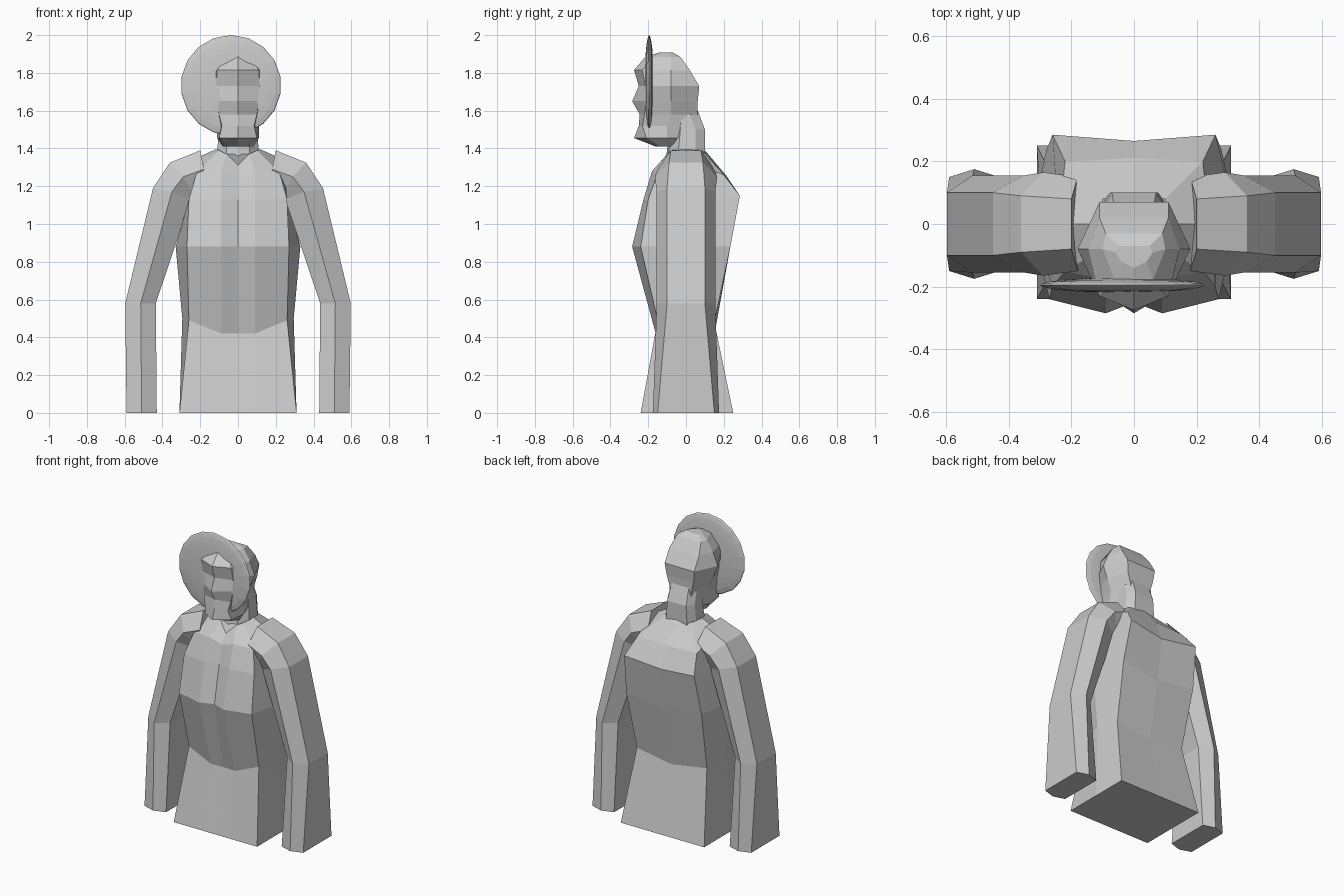
import bpy, bmesh
from math import sin, cos, pi, sqrt


def loft(name, rings):
    """Skin a stack of equal closed rings and cap both ends."""
    bm = bmesh.new()
    vs = [[bm.verts.new(p) for p in r] for r in rings]
    n = len(vs[0])
    for a, b in zip(vs, vs[1:]):
        for i in range(n):
            j = (i + 1) % n
            bm.faces.new((a[i], a[j], b[j], b[i]))
    bm.faces.new(vs[0])
    bm.faces.new(vs[-1])
    bmesh.ops.recalc_face_normals(bm, faces=bm.faces)
    me = bpy.data.meshes.new(name)
    bm.to_mesh(me)
    bm.free()
    ob = bpy.data.objects.new(name, me)
    bpy.context.collection.objects.link(ob)
    return ob


def mirror_x(half):
    """Half ring starting and ending on x = 0 -> full ring."""
    return half + [(-x, y, z) for x, y, z in half[-2:0:-1]]


# Torso: half rings run front centre, chest, front corner, side, back corner, back centre
torso = [
    [(0, -.24, 0), (.09, -.24, 0), (.31, -.24, 0), (.31, 0, 0), (.31, .25, 0), (0, .25, 0)],
    [(0, -.155, .42), (.09, -.16, .42), (.26, -.15, .49), (.295, 0, .5), (.26, .15, .48), (0, .155, .44)],
    [(0, -.25, .88), (.09, -.285, .88), (.27, -.24, .88), (.33, 0, .88), (.28, .235, .88), (0, .225, .84)],
    [(0, -.2, 1.13), (.09, -.225, 1.13), (.26, -.2, 1.13), (.26, 0, 1.13), (.26, .285, 1.15), (0, .265, 1.12)],
    [(0, -.17, 1.25), (.09, -.18, 1.28), (.22, -.15, 1.27), (.24, 0, 1.34), (.22, .2, 1.26), (0, .21, 1.26)],
    [(0, -.13, 1.31), (.06, -.1, 1.37), (.1, -.08, 1.39), (.12, 0, 1.395), (.1, .08, 1.39), (0, .1, 1.39)],
]
loft("torso", [mirror_x(h) for h in torso])

# Arms: hexagonal sections as (x, z, half depth) for outer, middle and inner edges
arm = [
    [(.59, 0, .15), (.51, 0, .175), (.43, 0, .15)],
    [(.597, .58, .1), (.515, .58, .155), (.435, .58, .1)],
    [(.45, 1.19, .1), (.35, 1.17, .155), (.25, 1.13, .1)],
    [(.36, 1.325, .09), (.29, 1.25, .165), (.22, 1.13, .1)],
    [(.2, 1.39, .08), (.18, 1.29, .15), (.15, 1.13, .1)],
]
for side, s in (("left", 1), ("right", -1)):
    loft(side + "_arm", [[(s * x, -d, z) for x, z, d in r] +
                         [(s * x, d, z) for x, z, d in reversed(r)] for r in arm])

# Neck: half rings of (z, front y, back y, half width)
neck = [(1.33, -.11, .1, .11), (1.39, -.1, .1, .11), (1.5, -.09, .1, .1), (1.62, -.08, .055, .09)]
loft("neck", [mirror_x([(0, f, z), (w * .55, f + .01, z), (w, f + .06, z),
                        (w, b - .05, z), (w * .7, b, z), (0, b, z)])
              for z, f, b, w in neck])

# Bearded head: z, front y, then (x, y) of front corner, side and back corner
head = [
    (1.41, -.16, (.05, -.14), (.08, -.1), (.05, -.06)),
    (1.455, -.275, (.1, -.21), (.11, -.1), (.08, .0)),
    (1.52, -.25, (.085, -.23), (.11, -.1), (.08, .06)),
    (1.58, -.245, (.1, -.22), (.12, -.08), (.08, .06)),
    (1.65, -.285, (.11, -.21), (.15, -.08), (.1, .062)),
    (1.73, -.25, (.115, -.215), (.18, -.08), (.11, .07)),
    (1.815, -.275, (.11, -.23), (.145, -.08), (.11, .02)),
    (1.885, -.215, (.06, -.18), (.1, -.08), (.09, -.03)),
    (1.908, -.14, (.04, -.12), (.06, -.09), (.05, -.07)),
]
loft("head", [mirror_x([(0, f, z)] + [(x, y, z) for x, y in c] + [(0, c[-1][1], z)])
              for z, f, *c in head])

# Upright hat brim: thin stepped lens facing forward
R, SIDES = .266, 18
radii = [.1, .135, .17, .2, .235, .26]
steps = ([(r, -.024 * sqrt(1 - (r / R) ** 2)) for r in radii] + [(R, 0)] +
         [(r, .024 * sqrt(1 - (r / R) ** 2)) for r in reversed(radii)])
loft("hat_brim", [[(-.037 + r * sin(2 * pi * i / SIDES), -.195 + d,
                    1.734 + r * cos(2 * pi * i / SIDES)) for i in range(SIDES)]
                  for r, d in steps])
